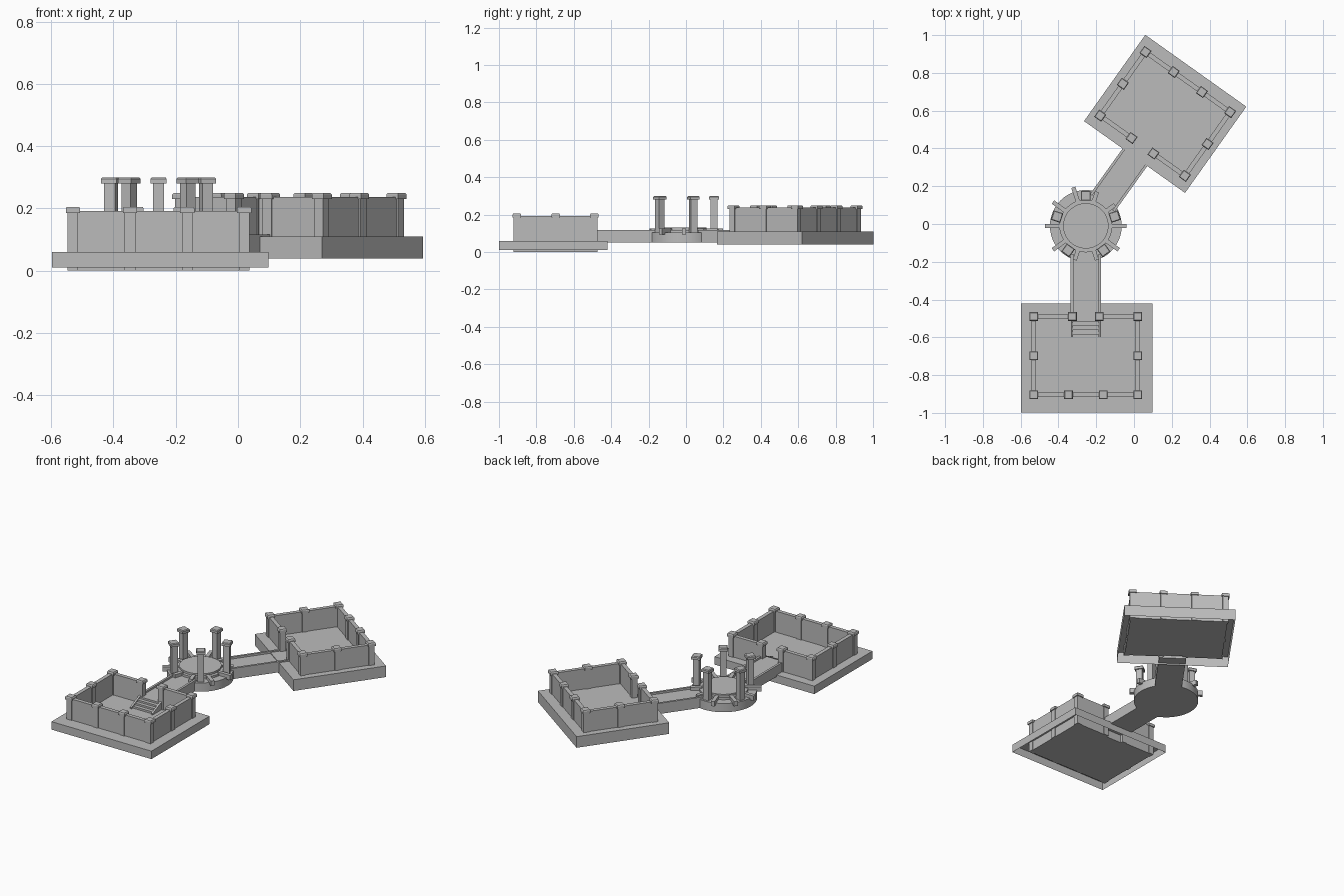
import bpy, bmesh, math
from mathutils import Matrix, Vector

if "Cube" in bpy.data.objects:
    bpy.data.objects.remove(bpy.data.objects["Cube"])

stone = bpy.data.materials.new("grey_stone")
stone.use_nodes = True
GREY = (0.5, 0.5, 0.5, 1)
stone.diffuse_color = GREY
stone.node_tree.nodes["Principled BSDF"].inputs["Base Color"].default_value = GREY


def place(x, y, turn):
    return Matrix.Translation((x, y, 0)) @ Matrix.Rotation(math.radians(turn), 4, "Z")


def finish(bm, name, frame):
    bm.transform(frame)
    mesh = bpy.data.meshes.new(name)
    bm.to_mesh(mesh)
    bm.free()
    mesh.materials.append(stone)
    obj = bpy.data.objects.new(name, mesh)
    bpy.context.collection.objects.link(obj)
    return obj


def box(bm, x0, x1, y0, y1, z0, z1, turn=None, taper=1.0):
    size = Vector((x1 - x0, y1 - y0, z1 - z0))
    centre = Vector((x0 + x1, y0 + y1, z0 + z1)) / 2
    m = Matrix.Translation(centre) @ Matrix.Diagonal((*size, 1))
    verts = bmesh.ops.create_cube(bm, size=1)["verts"]
    for v in verts:
        if v.co.z > 0:
            v.co.x *= taper
            v.co.y *= taper
    bmesh.ops.transform(bm, matrix=(turn or Matrix()) @ m, verts=verts)
    return verts


def post(bm, x, y, z0, z1, shaft=0.017, cap=0.023, turn=None):
    # square shaft with an overhanging, chamfered cap
    box(bm, x - shaft, x + shaft, y - shaft, y + shaft, z0, z1 - 0.018, turn)
    box(bm, x - cap, x + cap, y - cap, y + cap, z1 - 0.02, z1 - 0.005, turn)
    box(bm, x - cap, x + cap, y - cap, y + cap, z1 - 0.005, z1, turn, 0.85)


def courtyard(label, frame, slab, offset, bottom, floor, under, wall_top):
    """Walled court whose gate opens towards local +y."""
    hx, hy, gate = 0.275, 0.207, 0.071

    # open-bottomed plinth
    bm = bmesh.new()
    sx, sy = slab[0] / 2, slab[1] / 2
    ox, oy = offset
    box(bm, ox - sx, ox + sx, oy - sy, oy + sy, bottom, floor)
    bm.normal_update()
    bmesh.ops.delete(bm, geom=[f for f in bm.faces if f.normal.z < -0.5], context="FACES_ONLY")
    finish(bm, label + "_plinth", frame)

    # sunken underside of the court
    bm = bmesh.new()
    box(bm, -hx, hx, -hy, hy, under, floor - 0.003)
    finish(bm, label + "_foundation", frame)

    # walls with a gap for the gate
    bm = bmesh.new()
    t = 0.012
    for s in (-1, 1):
        box(bm, s * hx - t, s * hx + t, -hy, hy, under, wall_top)
        a, b = sorted((s * gate, s * hx))
        box(bm, a, b, hy - t, hy + t, under, wall_top)
    box(bm, -hx, hx, -hy - t, -hy + t, under, wall_top)
    finish(bm, label + "_walls", frame)

    # capped posts
    bm = bmesh.new()
    for s in (-1, 1):
        for x, y in ((hx, hy), (hx, 0), (hx, -hy), (hx / 3, -hy), (gate, hy)):
            post(bm, s * x, y, under, wall_top + 0.013)
    finish(bm, label + "_posts", frame)


lower = place(-0.255, -0.697, 0)
upper = place(0.165, 0.583, 144.6)
hub = place(-0.255, -0.01, 0)
courtyard("lower_court", lower, (0.695, 0.578), (0.005, -0.013), 0.01, 0.06, 0.0, 0.192)
courtyard("upper_court", upper, (0.656, 0.56), (0, 0), 0.04, 0.11, 0.06, 0.237)


def bridge(name, frame, start, end):
    # deck with low kerbs, running along local +y
    bm = bmesh.new()
    box(bm, -0.07, 0.07, start, end, 0.05, 0.105)
    for s in (-1, 1):
        box(bm, s * 0.073 - 0.007, s * 0.073 + 0.007, start, end, 0.05, 0.117)
    finish(bm, name, frame)


bridge("lower_bridge", place(-0.255, -0.01, 180), 0.15, 0.492)
bridge("upper_bridge", place(-0.255, -0.01, -35.6), 0.15, 0.51)

# stair down into the lower court
bm = bmesh.new()
steps = 4
for i in range(steps):
    y = 0.205 - i * 0.023
    box(bm, -0.07, 0.07, y - 0.023, y, 0.05, 0.105 - i * 0.011)
for s in (-1, 1):
    rail = box(bm, s * 0.073 - 0.006, s * 0.073 + 0.006, 0.1, 0.207, 0.05, 0.117)
    for v in rail:
        if v.co.z > 0.1 and v.co.y < 0.15:
            v.co.z = 0.068
finish(bm, "lower_stair", lower)

# stepped round platform
bm = bmesh.new()
for r, z0, z1 in ((0.19, 0.05, 0.105), (0.14, 0.1, 0.118), (0.12, 0.11, 0.13)):
    bmesh.ops.create_cone(bm, cap_ends=True, segments=48, radius1=r, radius2=r,
                          depth=z1 - z0, matrix=Matrix.Translation((0, 0, (z0 + z1) / 2)))
disc = finish(bm, "round_platform", hub)
bpy.context.view_layer.objects.active = disc
disc.select_set(True)
bpy.ops.object.shade_smooth_by_angle(angle=math.radians(30))

# radial ribs around the platform
bm = bmesh.new()
for i in range(10):
    if i in (1, 2, 7, 8):
        reach = 0.19
    else:
        reach = 0.215
    box(bm, 0.125, reach, -0.011, 0.011, 0.095, 0.125, Matrix.Rotation(math.radians(36 * i), 4, "Z"))
finish(bm, "platform_ribs", hub)

# ring of five columns
bm = bmesh.new()
for i in range(5):
    post(bm, 0.16, 0, 0.09, 0.3, 0.018, 0.026, Matrix.Rotation(math.radians(18 + 72 * i), 4, "Z"))
finish(bm, "platform_columns", hub)
